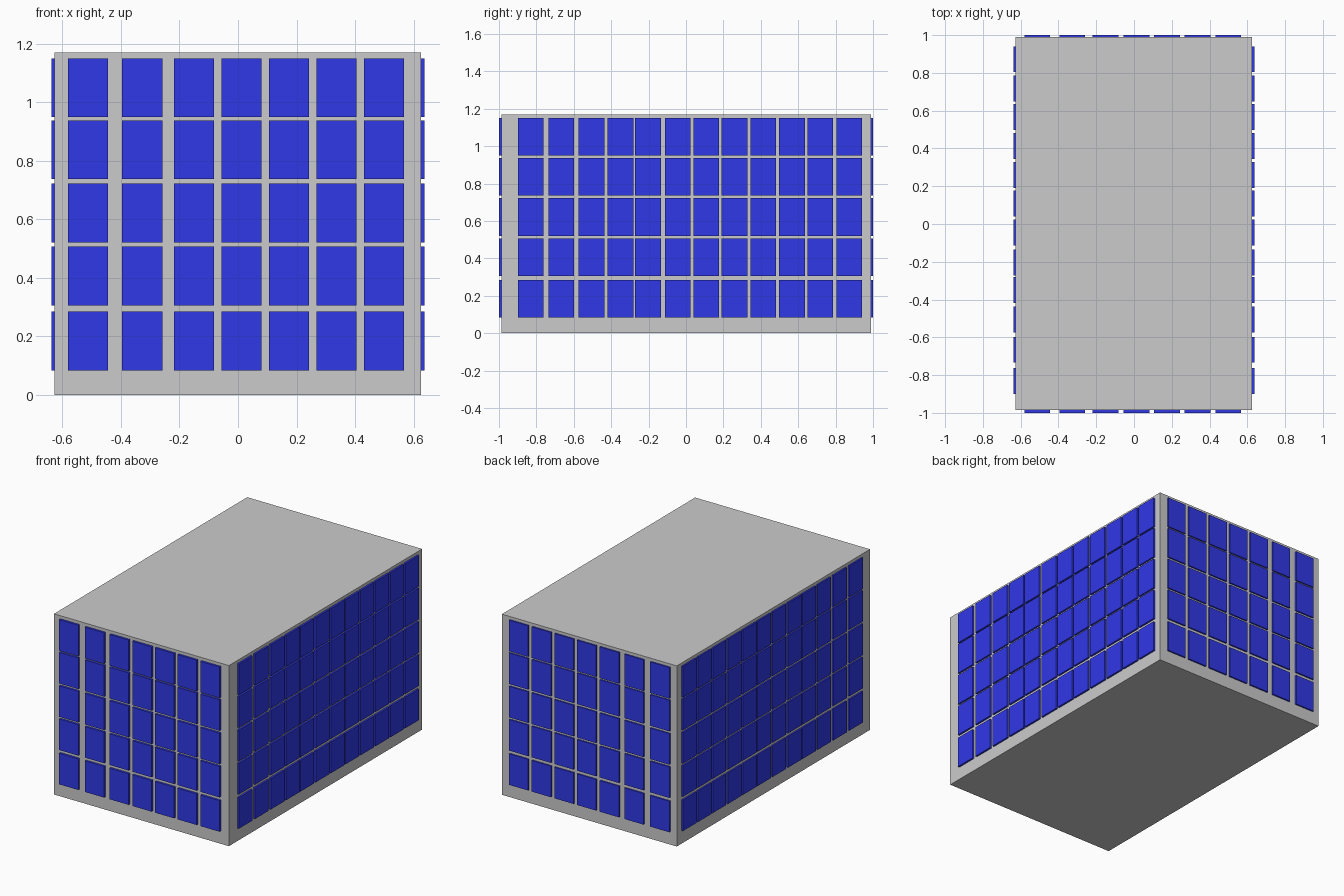
import bpy, bmesh
from mathutils import Matrix, Vector

if "Cube" in bpy.data.objects:
    bpy.data.objects.remove(bpy.data.objects["Cube"])

X0, X1, Y0, Y1, H = -0.627, 0.625, -0.986, 0.99, 1.169   # body extents
OUT_X, OUT_Y, INSET = 0.637, 1.0, 0.01                   # window faces
WIN_W, WIN_H = 0.137, 0.201

FRONT_COLS = [-0.512, -0.327, -0.151, 0.0125, 0.174, 0.336, 0.499]
SIDE_COLS = [-0.831, -0.666, -0.505, -0.350, -0.203, -0.045,
             0.109, 0.259, 0.413, 0.567, 0.718, 0.872]
ROWS = [0.184, 0.406, 0.621, 0.837, 1.049]


def make_boxes(name, boxes, material=None):
    """One object made of axis-aligned boxes given as (low corner, high corner)."""
    bm = bmesh.new()
    for lo, hi in boxes:
        lo, hi = Vector(lo), Vector(hi)
        matrix = Matrix.Translation((lo + hi) / 2) @ Matrix.Diagonal((*(hi - lo), 1))
        bmesh.ops.create_cube(bm, size=1, matrix=matrix)
    mesh = bpy.data.meshes.new(name)
    bm.to_mesh(mesh)
    bm.free()
    obj = bpy.data.objects.new(name, mesh)
    bpy.context.collection.objects.link(obj)
    if material:
        mesh.materials.append(material)


def window_grid(name, cols, axis, near, far):
    """Grid of panes between two depths along the given axis (0 = x, 1 = y)."""
    boxes = []
    for c in cols:
        for z in ROWS:
            lo, hi = [c - WIN_W / 2, z - WIN_H / 2], [c + WIN_W / 2, z + WIN_H / 2]
            lo.insert(axis, near)
            hi.insert(axis, far)
            boxes.append((lo, hi))
    make_boxes(name, boxes, glass)


glass = bpy.data.materials.new("blue_glass")
glass.diffuse_color = (0.03, 0.04, 0.8, 1)
glass.use_nodes = True
glass.node_tree.nodes["Principled BSDF"].inputs["Base Color"].default_value = glass.diffuse_color

# Building block
make_boxes("building_body", [((X0, Y0, 0), (X1, Y1, H))])

# Window grids on all four walls
window_grid("front_windows", FRONT_COLS, 1, -OUT_Y, Y0 + INSET)
window_grid("back_windows", FRONT_COLS, 1, Y1 - INSET, OUT_Y)
window_grid("left_windows", SIDE_COLS, 0, -OUT_X, X0 + INSET)
window_grid("right_windows", SIDE_COLS, 0, X1 - INSET, OUT_X)
